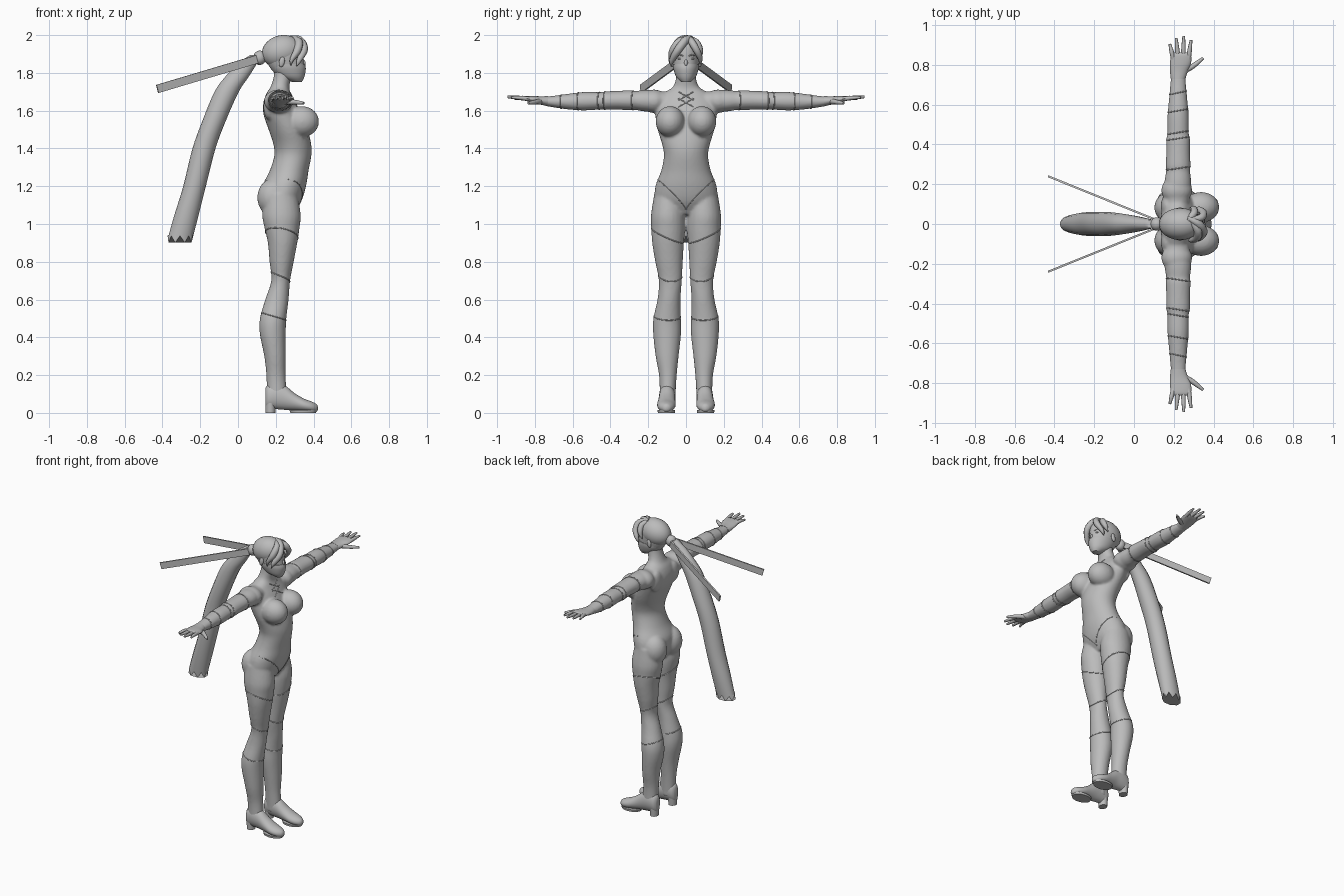
import bpy, bmesh, math
from mathutils import Vector, Matrix
from mathutils.bvhtree import BVHTree

cube = bpy.data.objects.get("Cube")
if cube:
    bpy.data.objects.remove(cube)

grey = bpy.data.materials.new("plain grey")
grey.use_nodes = True
COLOUR = (0.5, 0.5, 0.5, 1)
grey.diffuse_color = COLOUR
grey.node_tree.nodes["Principled BSDF"].inputs["Base Color"].default_value = COLOUR


def spline(rows, steps=4):
    """Catmull-Rom smoothing of a list of equal-length rows."""
    pts = [Vector(r) for r in rows]
    pts = [pts[0]] + pts + [pts[-1]]
    out = []
    for a, b, c, d in zip(pts, pts[1:], pts[2:], pts[3:]):
        for k in range(steps):
            t = k / steps
            out.append(0.5 * (2 * b + (c - a) * t + (2 * a - 5 * b + 4 * c - d) * t * t
                              + (3 * b - a - 3 * c + d) * t ** 3))
    return out + [pts[-1]]


def loft(bm, rows, axis="z", side=1, n=24, steps=4, jag=0):
    """Elliptical rings; z rows: z,x,y,rx,ry; y rows: y,x,z,rx,rz; x rows: x,y,z,ry,rz."""
    rings = []
    rows = spline(rows, steps)
    for i, (t, c1, c2, r1, r2) in enumerate(rows):
        ring = []
        for k in range(n):
            a = 2 * math.pi * k / n
            u, v = c1 + r1 * math.cos(a), c2 + r2 * math.sin(a)
            h = t + (jag * (-1) ** k if i == len(rows) - 1 else 0)
            x, y, z = {"z": (u, v, h), "y": (u, h, v), "x": (h, u, v)}[axis]
            ring.append(bm.verts.new((x, y * side, z)))
        rings.append(ring)
    for p, q in zip(rings, rings[1:]):
        for k in range(n):
            bm.faces.new((p[k], p[(k + 1) % n], q[(k + 1) % n], q[k]))
    bm.faces.new(rings[0])
    bm.faces.new(rings[-1])


def ball(bm, centre, radii, tilt=0, axis="Y"):
    m = Matrix.Translation(centre) @ Matrix.Rotation(tilt, 4, axis) @ Matrix.Diagonal((*radii, 1))
    bmesh.ops.create_uvsphere(bm, u_segments=24, v_segments=14, radius=1, matrix=m)


def mirror(ob):
    mod = ob.modifiers.new("mirror", "MIRROR")
    mod.use_axis = (False, True, False)
    mod.use_mirror_merge = False


def finish(name, bm, mirrored=False):
    bmesh.ops.recalc_face_normals(bm, faces=bm.faces)
    me = bpy.data.meshes.new(name)
    bm.to_mesh(me)
    bm.free()
    me.materials.append(grey)
    ob = bpy.data.objects.new(name, me)
    bpy.context.collection.objects.link(ob)
    if mirrored:
        mirror(ob)
    bpy.ops.object.select_all(action="DESELECT")
    ob.select_set(True)
    bpy.context.view_layer.objects.active = ob
    bpy.ops.object.shade_smooth_by_angle(angle=math.radians(45))
    return ob


def tubes(name, paths, depth, mirrored=False):
    """Round strands; each path is a list of (x, y, z, relative radius)."""
    cu = bpy.data.curves.new(name, "CURVE")
    cu.dimensions = "3D"
    cu.bevel_depth = depth
    cu.bevel_resolution = 2
    cu.use_fill_caps = True
    for path in paths:
        path = spline(path)
        s = cu.splines.new("POLY")
        s.points.add(len(path) - 1)
        for p, v in zip(s.points, path):
            p.co = (*v[:3], 1)
            p.radius = v[3]
        s.use_smooth = True
    cu.materials.append(grey)
    ob = bpy.data.objects.new(name, cu)
    bpy.context.collection.objects.link(ob)
    if mirrored:
        mirror(ob)
    return ob


# Body: torso, limbs and rounded masses fused into one skin
TORSO = [(1.05, .23, 0, .06, .09), (1.12, .235, 0, .10, .16), (1.2, .245, 0, .115, .162),
         (1.28, .27, 0, .103, .132), (1.36, .29, 0, .098, .117), (1.42, .288, 0, .1, .126),
         (1.5, .265, 0, .103, .15), (1.58, .235, 0, .1, .163), (1.64, .22, 0, .086, .165),
         (1.69, .215, 0, .065, .125), (1.725, .222, 0, .05, .07), (1.78, .235, 0, .046, .052),
         (1.84, .24, 0, .046, .05)]
LEG = [(1.16, .225, .09, .09, .078), (1.05, .23, .095, .102, .09), (.98, .233, .094, .093, .09),
       (.9, .236, .095, .078, .084), (.8, .231, .09, .064, .073), (.7, .226, .083, .05, .061),
       (.6, .206, .09, .062, .061), (.5, .186, .1, .07, .073), (.42, .184, .1, .069, .074),
       (.3, .196, .1, .057, .061), (.2, .201, .096, .051, .047), (.1, .206, .097, .052, .042),
       (.06, .206, .098, .05, .042)]
ARM = [(.1, .215, 1.65, .06, .05), (.2, .22, 1.652, .068, .058), (.27, .222, 1.654, .06, .05),
       (.29, .222, 1.655, .063, .053), (.36, .222, 1.655, .06, .05), (.43, .222, 1.653, .06, .049),
       (.45, .222, 1.652, .054, .046), (.54, .222, 1.65, .054, .049), (.62, .222, 1.648, .047, .042),
       (.7, .222, 1.648, .04, .031), (.75, .223, 1.65, .036, .024)]
bm = bmesh.new()
loft(bm, TORSO, n=36)
for s in (1, -1):
    loft(bm, LEG, side=s)
    loft(bm, ARM, "y", s)
    ball(bm, (.338, .084 * s, 1.542), (.091, .077, .082))
    ball(bm, (.185, .083 * s, 1.14), (.083, .08, .1))
    ball(bm, (.215, .17 * s, 1.65), (.078, .07, .062))
    ball(bm, (.165, .09 * s, 1.62), (.03, .06, .07))
body = finish("body", bm)
remesh = body.modifiers.new("fuse", "REMESH")
remesh.mode = "VOXEL"
remesh.voxel_size = .008
remesh.use_smooth_shade = True
soft = body.modifiers.new("soften", "SMOOTH")
soft.factor = .5
soft.iterations = 5

# Raised garment edges traced on the skin
bpy.context.view_layer.update()
skin = BVHTree.FromObject(body, bpy.context.evaluated_depsgraph_get())


def trace(rays):
    hits = [skin.ray_cast(Vector(o), Vector(d).normalized())[0] for o, d in rays]
    return [(*h, 1) for h in hits if h]


def band(rows, pos, axis, slant=0, phase=0):
    row = min(spline(rows), key=lambda r: abs(r[0] - pos))
    rays = []
    for k in range(33):
        a = 2 * math.pi * k / 32
        t, u, v = pos + slant * math.cos(a - phase), math.cos(a), math.sin(a)
        rays.append((((row[1], row[2], t), (u, v, 0)) if axis == "z"
                     else ((row[1], t, row[2]), (u, 0, v))))
    return trace(rays)


forward = (1, 0, 0)
tubes("suit_edges", [trace([((.25, .16 * k / 14, 1.075 + .17 * (k / 14) ** .8), forward)
                            for k in range(15)])], .0025, True)
tubes("leg_edges", [band(LEG, .94, "z", .04, 2), band(LEG, .72, "z", .025, 3),
                    band(LEG, .51, "z", .02, 3)], .003, True)
tubes("arm_edges", [band(ARM, y, "y", .008) for y in (.28, .43, .46, .57, .66)], .003, True)
laces = []
for z in (1.62, 1.655):
    laces.append(trace([((.22, .04 - .08 * k / 8, z + .045 * k / 8), forward) for k in range(9)]))
tubes("chest_laces", laces, .003, True)

# Boots: foot with block heel
bm = bmesh.new()
loft(bm, [(.145, .1, .08, .02, .05), (.16, .1, .085, .036, .065), (.2, .1, .09, .042, .07),
          (.25, .1, .08, .043, .064), (.3, .102, .058, .046, .046), (.35, .104, .041, .049, .034),
          (.39, .104, .032, .04, .028), (.415, .103, .027, .022, .02), (.423, .103, .025, .006, .008)], "x")
loft(bm, [(0, .172, .1, .026, .03), (.03, .172, .1, .027, .032), (.08, .175, .1, .03, .036)], steps=1)
loft(bm, [(0, .345, .104, .068, .045), (.014, .345, .104, .072, .047)], steps=1)
finish("boots", bm, True)

# Hands
bm = bmesh.new()
loft(bm, [(.73, .222, 1.65, .037, .027), (.77, .226, 1.654, .045, .022),
          (.81, .234, 1.66, .053, .018), (.85, .237, 1.665, .05, .013),
          (.862, .237, 1.666, .04, .006)], "y")
finish("palms", bm, True)
fingers = [[(b, .83, 1.662, 1.1), ((b + t) / 2, (.83 + y) / 2, 1.668, 1), (t, y, z, .6)]
           for b, t, y, z in ((.198, .18, .905, 1.664), (.222, .212, .935, 1.672),
                              (.248, .25, .945, 1.673), (.274, .287, .925, 1.67))]
fingers.append([(.24, .765, 1.65, 1.5), (.29, .79, 1.646, 1.2), (.32, .812, 1.643, 1), (.348, .835, 1.64, .6)])
tubes("fingers", fingers, .011, True)

# Head, face and mask
HEAD = [(1.755, .312, 0, .024, .022), (1.78, .28, 0, .062, .047), (1.82, .263, 0, .088, .063),
        (1.87, .248, 0, .1, .072), (1.91, .24, 0, .108, .075), (1.95, .24, 0, .098, .07),
        (1.982, .24, 0, .062, .046), (1.995, .24, 0, .02, .016)]
bm = bmesh.new()
loft(bm, HEAD, n=32)
ball(bm, (.344, 0, 1.853), (.014, .01, .02), -.3)
for s in (1, -1):
    ball(bm, (.232, .074 * s, 1.858), (.015, .009, .028), .2)
    ball(bm, (.331, .03 * s, 1.875), (.009, .014, .006))
finish("head", bm)
tubes("eyebrows", [[(.346, .012, 1.888, .6), (.339, .03, 1.895, 1), (.322, .05, 1.89, .4)]], .004, True)
bm = bmesh.new()
loft(bm, [(1.752, .312, 0, .026, .024), (1.778, .285, 0, .066, .051),
          (1.82, .268, 0, .091, .067), (1.846, .262, 0, .092, .07)], n=32)
finish("face_mask", bm)

# Hair: smooth cap, swept fringe, knot and tail
bm = bmesh.new()
ball(bm, (.232, 0, 1.913), (.107, .081, .086), -.25)
ball(bm, (.115, 0, 1.88), (.034, .034, .038))
finish("hair_cap", bm)
tubes("fringe", [
    [(.27, .03, 1.985, .6), (.325, 0, 1.975, 1.1), (.35, -.04, 1.925, 1.1), (.325, -.073, 1.87, .8), (.31, -.08, 1.835, .1)],
    [(.27, .03, 1.98, .6), (.32, -.03, 1.968, 1.1), (.315, -.068, 1.92, 1.1), (.285, -.082, 1.87, .6), (.28, -.08, 1.84, .1)],
    [(.27, .02, 1.985, .6), (.335, .03, 1.965, 1), (.348, .056, 1.92, 1), (.325, .075, 1.875, .7), (.31, .074, 1.845, .1)],
    [(.26, .01, 1.985, .6), (.3, .05, 1.965, 1), (.3, .075, 1.92, .9), (.28, .08, 1.88, .1)]], .019)
bm = bmesh.new()
loft(bm, [(1.895, .09, 0, .025, .022), (1.85, .05, 0, .05, .03), (1.78, -.005, 0, .062, .042),
          (1.7, -.06, 0, .064, .052), (1.55, -.125, 0, .062, .06), (1.4, -.18, 0, .061, .06),
          (1.2, -.23, 0, .06, .06), (1.05, -.272, 0, .064, .055), (.92, -.307, 0, .066, .045)],
     n=16, jag=.018)
finish("hair_tail", bm)

# Two stiff flat ribbons behind the head
bm = bmesh.new()
start, end = Vector((.1, .025, 1.872)), Vector((-.427, .238, 1.715))
along = (end - start).normalized()
across = along.cross(Vector((0, 0, 1))).normalized()
up = across.cross(along)
m = Matrix((along, across, up)).transposed().to_4x4()
m.translation = (start + end) / 2
bmesh.ops.create_cube(bm, size=1, matrix=m @ Matrix.Diagonal(((end - start).length, .01, .044, 1)))
finish("ribbons", bm, True)
